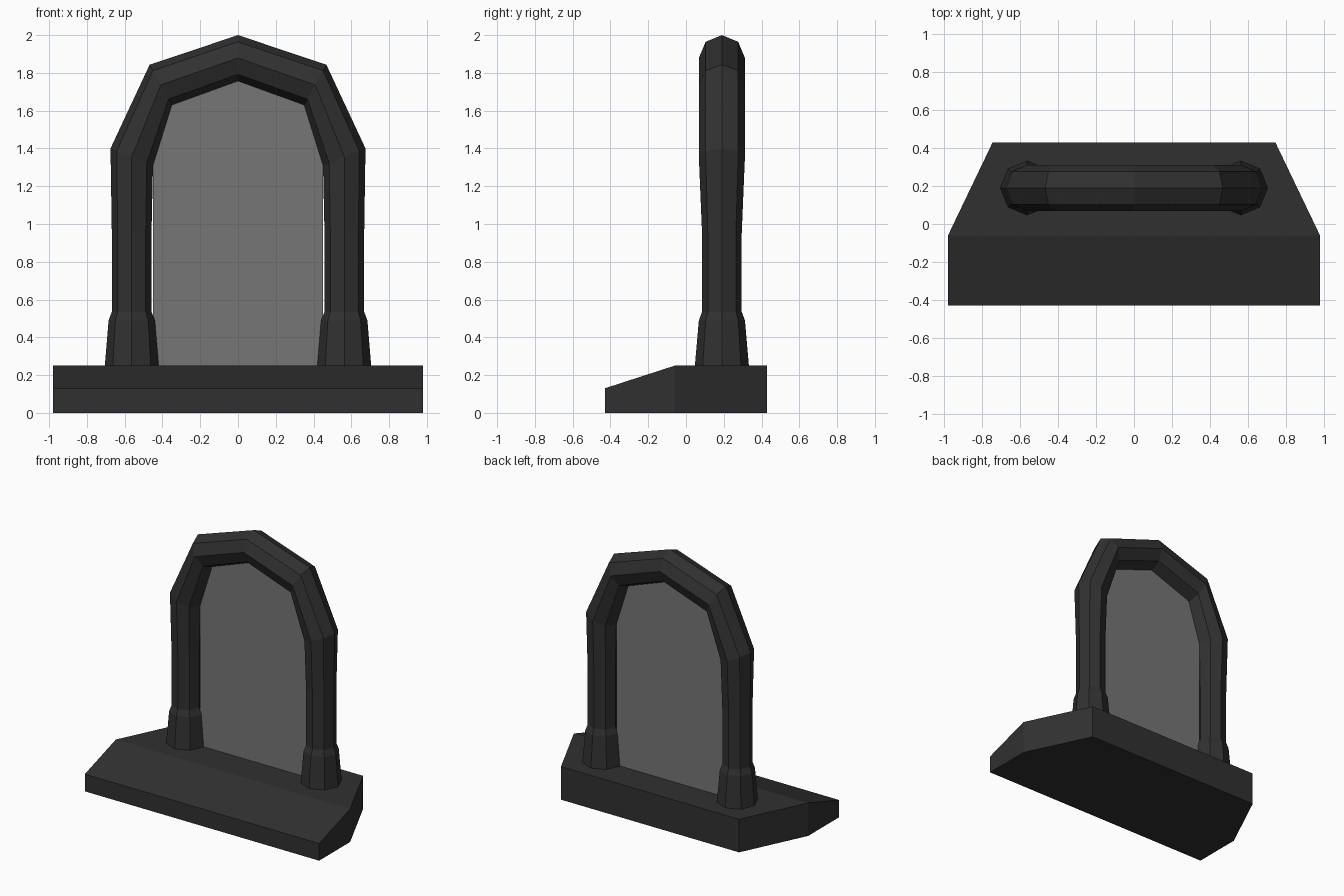
import bpy
from math import cos, sin, pi

if "Cube" in bpy.data.objects:
    bpy.data.objects.remove(bpy.data.objects["Cube"])


def material(name, color):
    m = bpy.data.materials.new(name)
    m.diffuse_color = color
    m.use_nodes = True
    m.node_tree.nodes["Principled BSDF"].inputs["Base Color"].default_value = m.diffuse_color
    return m


def build(name, verts, faces, mat):
    me = bpy.data.meshes.new(name)
    me.from_pydata(verts, [], faces)
    me.materials.append(mat)
    me.update()
    ob = bpy.data.objects.new(name, me)
    bpy.context.collection.objects.link(ob)
    return ob


dark = material("dark_stone", (0.03, 0.03, 0.03, 1))
glass = material("tinted_glass", (0.18, 0.18, 0.18, 0.5))
Y = 0.19      # depth of the arch plane
SIDES = 8

# Base: six-sided footprint with the front lip sloping down
outline = [(-.98, -.43), (.98, -.43), (.98, -.06),
           (.745, .43), (-.745, .43), (-.98, -.06)]
tops = [.13, .13, .25, .25, .25, .25]
verts = [(x, y, 0) for x, y in outline]
verts += [(x, y, z) for (x, y), z in zip(outline, tops)]
faces = [(5, 4, 3, 2, 1, 0), (6, 7, 8, 11), (11, 8, 9, 10)]
faces += [(i, (i + 1) % 6, (i + 1) % 6 + 6, i + 6) for i in range(6)]
build("base", verts, faces, dark)

# Arch: octagonal rings given as outer x, z, inner x, z, half depth
half = [(.705, .25, .42, .25, .143),
        (.685, .49, .44, .49, .122),
        (.668, .535, .458, .535, .105),
        (.668, .95, .458, .95, .105),
        (.675, 1.40, .45, 1.31, .122),
        (.468, 1.843, .35, 1.63, .122)]
left = [(-a, b, -c, d, h) for a, b, c, d, h in half]
rings = left + [(0, 2.0, 0, 1.757, .122)] + half[::-1]
verts = []
for ox, oz, ix, iz, h in rings:
    for k in range(SIDES):
        a = 2 * pi * k / SIDES
        verts.append(((ox + ix) / 2 + cos(a) * (ox - ix) / 2,
                      Y + sin(a) * h,
                      (oz + iz) / 2 + cos(a) * (oz - iz) / 2))
faces = []
for r in range(len(rings) - 1):
    for k in range(SIDES):
        n = (k + 1) % SIDES
        faces.append((r * SIDES + k, (r + 1) * SIDES + k,
                      (r + 1) * SIDES + n, r * SIDES + n))
last = (len(rings) - 1) * SIDES
faces.append(tuple(range(SIDES)))
faces.append(tuple(last + k for k in reversed(range(SIDES))))
build("arch_frame", verts, faces, dark)

# Glass pane filling the arch opening
pane = [(-.45, .25), (.45, .25), (.45, 1.31), (.35, 1.63),
        (0, 1.757), (-.35, 1.63), (-.45, 1.31)]
build("mirror_pane", [(x, Y, z) for x, z in pane], [tuple(range(7))], glass)
